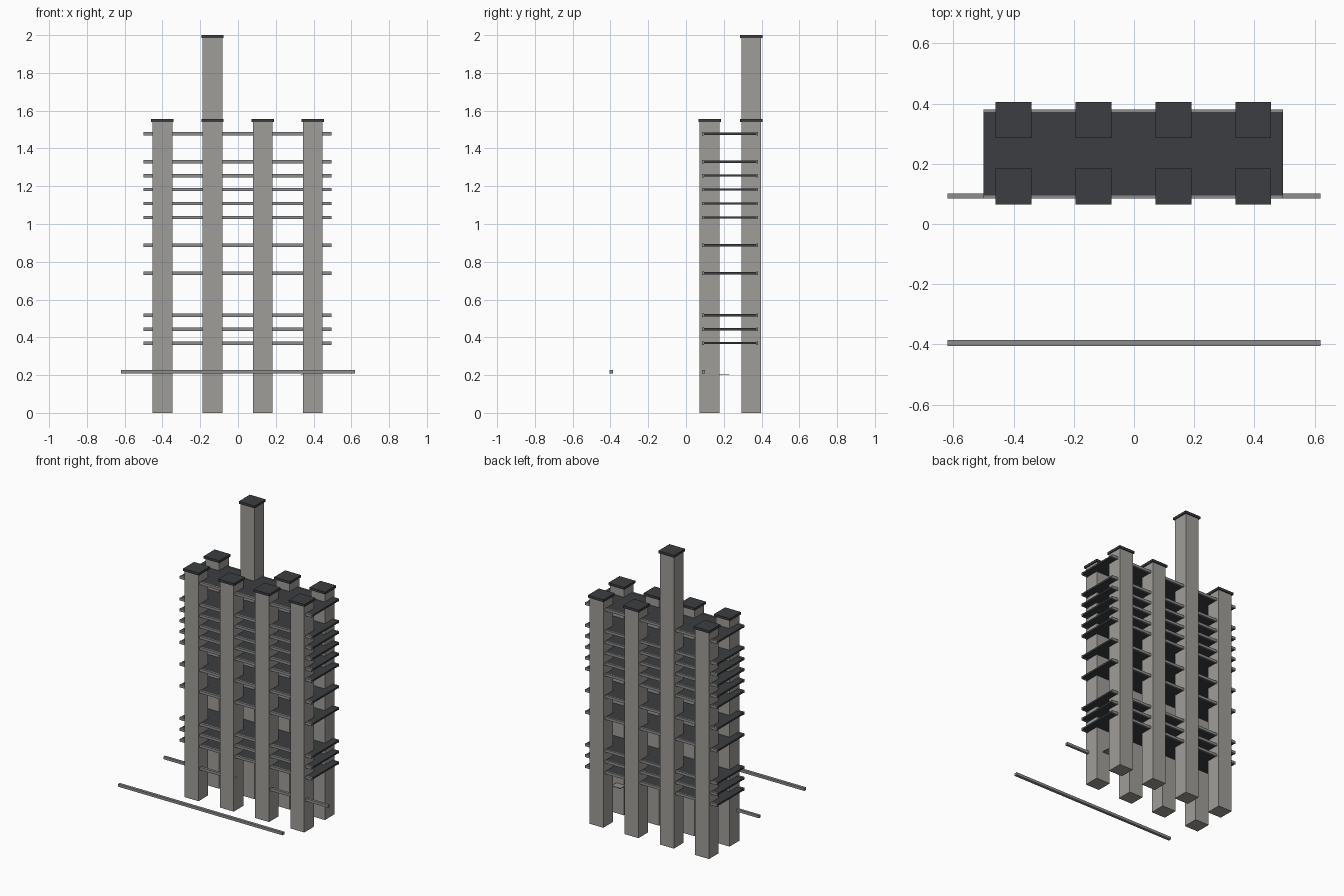
import bpy

if "Cube" in bpy.data.objects:
    bpy.data.objects.remove(bpy.data.objects["Cube"])


def material(name, rgb):
    m = bpy.data.materials.new(name)
    m.diffuse_color = (*rgb, 1)
    m.use_nodes = True
    m.node_tree.nodes["Principled BSDF"].inputs["Base Color"].default_value = m.diffuse_color
    return m


CONCRETE = material("concrete", (0.35, 0.34, 0.32))
TRIM = material("trim_grey", (0.27, 0.27, 0.27))
DARK = material("dark_slab", (0.045, 0.048, 0.052))


def box(name, x, y, z, mat):
    """Box from (min, max) ranges on each axis."""
    verts = [(a, b, c) for a in x for b in y for c in z]
    faces = [(0, 1, 3, 2), (4, 6, 7, 5), (0, 4, 5, 1),
             (2, 3, 7, 6), (0, 2, 6, 4), (1, 5, 7, 3)]
    me = bpy.data.meshes.new(name)
    me.from_pydata(verts, [], faces)
    me.materials.append(mat)
    ob = bpy.data.objects.new(name, me)
    bpy.context.collection.objects.link(ob)
    return ob


def around(c, half):
    return (c - half, c + half)


# Towers with flat dark caps; the second one at the back is a tall one
for row, y in (("front", 0.1245), ("back", 0.346)):
    for i, x in enumerate((-0.400, -0.135, 0.131, 0.396)):
        top = 2.0 if row == "back" and i == 1 else 1.556
        box(f"{row}_tower_{i + 1}", around(x, 0.052), around(y, 0.052),
            (0, top - 0.015), CONCRETE)
        box(f"{row}_tower_cap_{i + 1}", around(x, 0.0595), around(y, 0.0595),
            (top - 0.016, top), DARK)

# Floors: dark slab with a grey edge beam front and back, at irregular storeys
STEP = 0.0739
X = (-0.5, 0.495)
for n in (5, 6, 7, 10, 12, 14, 15, 16, 17, 18, 20):
    z = STEP * n
    box(f"floor_slab_{n}", X, (0.094, 0.373), around(z, 0.006), DARK)
    box(f"floor_front_beam_{n}", X, (0.085, 0.095), around(z, 0.009), TRIM)
    box(f"floor_back_beam_{n}", X, (0.372, 0.380), around(z, 0.009), TRIM)

# Low horizontal rails: one free in front, two halves through the front towers
RZ = around(0.218, 0.009)
box("outer_rail", (-0.62, 0.62), (-0.4055, -0.386), RZ, TRIM)
box("inner_rail_left", (-0.62, -0.08), (0.084, 0.101), RZ, TRIM)
box("inner_rail_right", (0.075, 0.62), (0.084, 0.101), RZ, TRIM)

# Small thin ledge behind the right front tower
box("small_ledge", (0.332, 0.40), (0.165, 0.23), (0.203, 0.207), TRIM)
